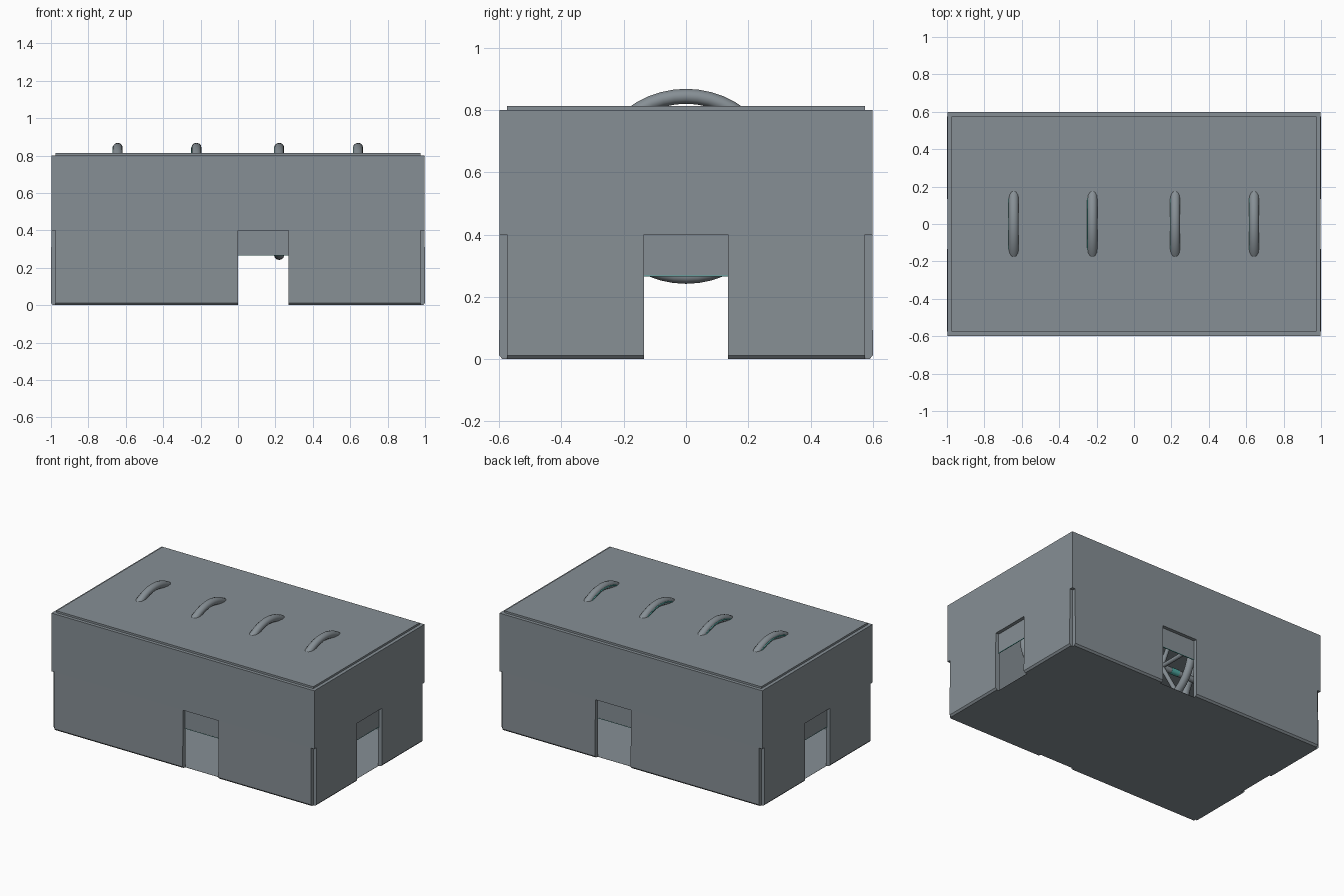
import bpy, bmesh, math
from mathutils import Matrix, Vector

if "Cube" in bpy.data.objects:
    bpy.data.objects.remove(bpy.data.objects["Cube"])

HX, HY, T = 1.0, 0.6, 0.025        # half length, half width, wall thickness
IX, IY = HX - T, HY - T
RING_Z, RING_R, TUBE = 0.555, 0.289, 0.024
DOOR_Z = 0.266


def material(name, rgb):
    m = bpy.data.materials.new(name)
    m.diffuse_color = (*rgb, 1)
    m.use_nodes = True
    m.node_tree.nodes["Principled BSDF"].inputs["Base Color"].default_value = m.diffuse_color
    return m


STEEL = material("dark_steel", (0.24, 0.275, 0.30))
TEAL = material("teal_trim", (0.08, 0.42, 0.38))


def finish(name, bm, smooth=False, mat=STEEL):
    bmesh.ops.recalc_face_normals(bm, faces=bm.faces)
    me = bpy.data.meshes.new(name)
    bm.to_mesh(me)
    bm.free()
    me.materials.append(mat)
    ob = bpy.data.objects.new(name, me)
    bpy.context.collection.objects.link(ob)
    if smooth:
        bpy.ops.object.select_all(action='DESELECT')
        bpy.context.view_layer.objects.active = ob
        ob.select_set(True)
        bpy.ops.object.shade_smooth_by_angle(angle=math.radians(40))
    return ob


def prism(name, pts, axis, a, b, mat=STEEL):
    """Extrude a profile along x (points are y,z) or along y (points are x,z)."""
    bm = bmesh.new()
    place = (lambda p, d: (d, p[0], p[1])) if axis == 'x' else (lambda p, d: (p[0], d, p[1]))
    face = bm.faces.new([bm.verts.new(place(p, a)) for p in pts])
    geom = bmesh.ops.extrude_face_region(bm, geom=[face])['geom']
    move = Vector((b - a, 0, 0) if axis == 'x' else (0, b - a, 0))
    bmesh.ops.translate(bm, vec=move, verts=[g for g in geom if isinstance(g, bmesh.types.BMVert)])
    return finish(name, bm, mat=mat)


def rect(a, b, z0, z1):
    return [(a, z0), (b, z0), (b, z1), (a, z1)]


def doorway(half, d0, d1):
    return [(-half, 0), (d0, 0), (d0, DOOR_Z), (d1, DOOR_Z), (d1, 0),
            (half, 0), (half, 0.805), (-half, 0.805)]


def skirt(inner, s):
    return [(s * inner, 0), (s * (inner + T - 0.011), 0), (s * (inner + T), 0.012),
            (s * (inner + T - 0.002), 0.4), (s * inner, 0.4)]


# Floor and raised roof plate
prism("floor", rect(-IX, IX, 0, 0.001), 'y', -IY, IY)
prism("roof", rect(-IX, IX, 0.805, 0.813), 'y', -IY, IY)

# Upper wall band: closed rectangular ring
bm = bmesh.new()
loops = []
for inset, z in ((T, 0.4), (0.002, 0.4), (0.002, 0.8), (T, 0.8)):
    loops.append([bm.verts.new((sx * (HX - inset), sy * (HY - inset), z))
                  for sx, sy in ((-1, -1), (1, -1), (1, 1), (-1, 1))])
for i in range(4):
    for j in range(4):
        k, l = (i + 1) % 4, (j + 1) % 4
        bm.faces.new((loops[i][j], loops[i][l], loops[k][l], loops[k][j]))
finish("upper_wall", bm)

# Inner lining with doorways, lintel trim, and lower outer panels with open corners
trim_z = (DOOR_Z - 0.001, DOOR_Z + 0.002)
for s, fb, lr in ((-1, "front", "left"), (1, "back", "right")):
    prism(fb + "_lining", doorway(IX, 0, 0.27), 'y', s * IY, s * (IY - 0.005))
    prism(lr + "_lining", doorway(IY, -0.135, 0.135), 'x', s * IX, s * (IX - 0.005))
    prism(fb + "_door_trim", rect(0, 0.27, *trim_z), 'y', s * (IY - 0.004), s * (IY + 0.001), TEAL)
    prism(lr + "_door_trim", rect(-0.135, 0.135, *trim_z), 'x', s * (IX - 0.004), s * (IX + 0.001), TEAL)
    for n, (a, b) in enumerate(((-IX, 0), (0.27, IX))):
        prism(f"{fb}_lower_panel_{n + 1}", skirt(IY, s), 'x', a, b)
    for n, (a, b) in enumerate(((-IY, -0.135), (0.135, IY))):
        prism(f"{lr}_lower_panel_{n + 1}", skirt(IX, s), 'y', a, b)


def rod(bm, p, q, r):
    p, q = Vector(p), Vector(q)
    m = Matrix.Translation((p + q) / 2) @ (q - p).to_track_quat('Z', 'Y').to_matrix().to_4x4()
    bmesh.ops.create_cone(bm, cap_ends=True, segments=12, radius1=r, radius2=r,
                          depth=(q - p).length, matrix=m)


def ring(name, x, minor, mat, flat=1.0):
    bpy.ops.mesh.primitive_torus_add(location=(x, 0, RING_Z), rotation=(0, math.pi / 2, 0),
                                     major_segments=48, minor_segments=12,
                                     major_radius=RING_R, minor_radius=minor)
    ob = bpy.context.object
    ob.name = name
    ob.scale.z = flat
    ob.data.materials.append(mat)
    bpy.ops.object.shade_smooth()


# Wheels poking through the roof, with teal side stripe, spokes and axle collar
for n, x in enumerate((-0.643, -0.222, 0.22, 0.642)):
    ring(f"wheel_rim_{n + 1}", x, TUBE, STEEL, 1.1)
    ring(f"wheel_stripe_{n + 1}", x - 0.023, 0.005, TEAL)
    bm = bmesh.new()
    for k in range(3):
        a = k * math.pi / 3
        y, z = RING_R * math.cos(a), RING_R * math.sin(a)
        rod(bm, (x, -y, RING_Z - z), (x, y, RING_Z + z), 0.014)
    finish(f"wheel_spokes_{n + 1}", bm, True)
    bm = bmesh.new()
    rod(bm, (x - 0.13, 0, RING_Z), (x - 0.07, 0, RING_Z), 0.022)
    finish(f"axle_collar_{n + 1}", bm, True, TEAL)

# Axle through all wheels
bm = bmesh.new()
rod(bm, (-IX, 0, RING_Z), (IX, 0, RING_Z), 0.02)
finish("axle", bm, True)
